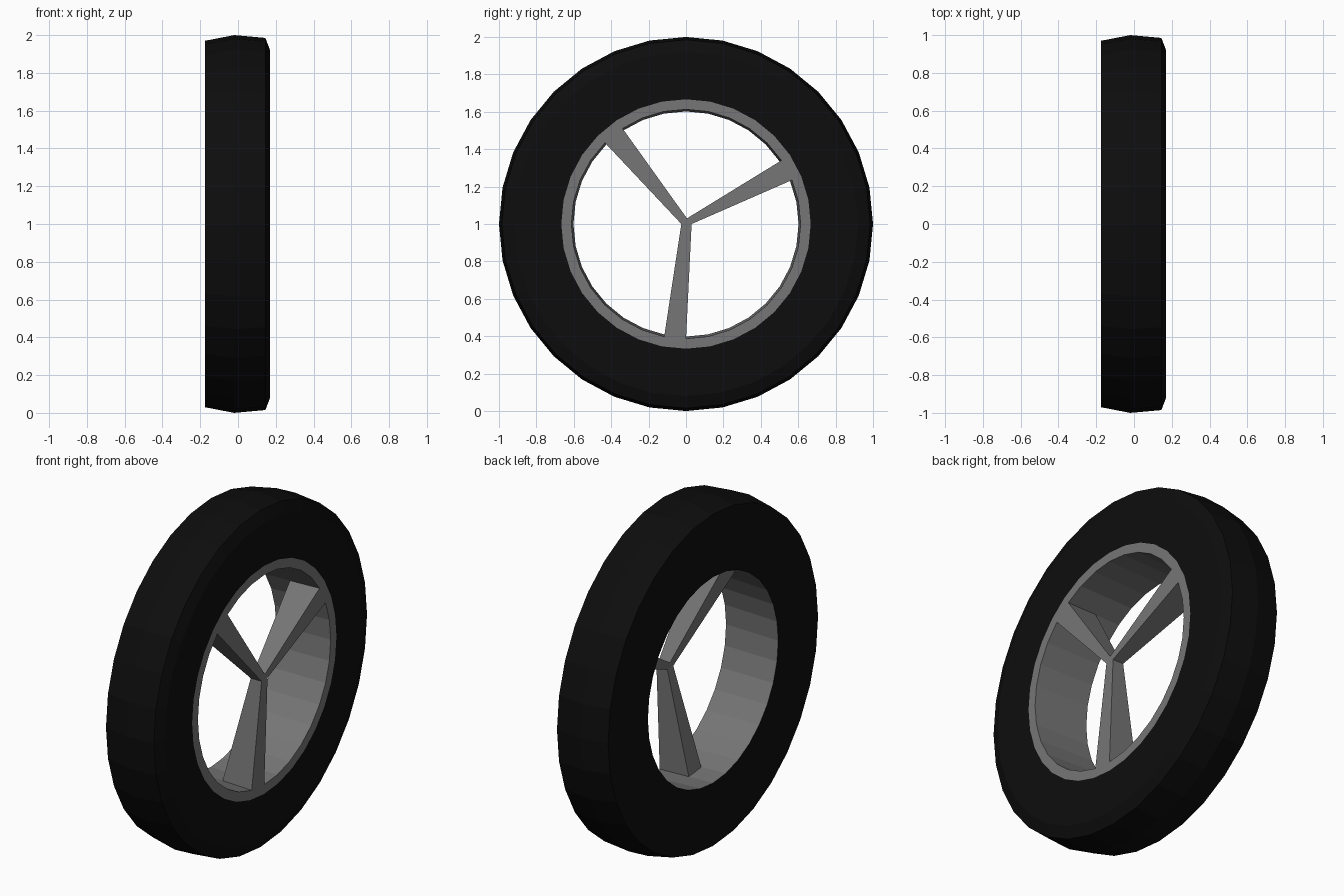
import bpy, bmesh, math

if "Cube" in bpy.data.objects:
    bpy.data.objects.remove(bpy.data.objects["Cube"])

SEG = 32
FRONT, BACK = 0.17, -0.175


def material(name, v):
    m = bpy.data.materials.new(name)
    m.diffuse_color = (v, v, v, 1)
    m.use_nodes = True
    m.node_tree.nodes["Principled BSDF"].inputs["Base Color"].default_value = m.diffuse_color
    return m


black = material("black_rubber", 0.004)
grey = material("grey_metal", 0.18)


def finish(name, bm, mat):
    me = bpy.data.meshes.new(name)
    bm.to_mesh(me)
    bm.free()
    me.materials.append(mat)
    ob = bpy.data.objects.new(name, me)
    bpy.context.collection.objects.link(ob)
    return ob


def lathe(name, profile, mat):
    """Revolve (x, radius) points about the wheel axle at z = 1."""
    bm = bmesh.new()
    rings = []
    for x, r in profile:
        angles = [2 * math.pi * i / SEG for i in range(SEG)]
        rings.append([bm.verts.new((x, r * math.cos(a), 1 + r * math.sin(a))) for a in angles])
    for a, b in zip(rings, rings[1:]):
        for i in range(SEG):
            j = (i + 1) % SEG
            bm.faces.new((a[i], a[j], b[j], b[i]))
    return finish(name, bm, mat)


def prism(name, front, back, mat):
    """Join a front outline and a back outline into a solid."""
    bm = bmesh.new()
    f = [bm.verts.new(p) for p in front]
    b = [bm.verts.new(p) for p in back]
    bm.faces.new(f)
    bm.faces.new(b[::-1])
    for i in range(len(f)):
        j = (i + 1) % len(f)
        bm.faces.new((f[i], b[i], b[j], f[j]))
    bmesh.ops.recalc_face_normals(bm, faces=bm.faces)
    return finish(name, bm, mat)


# Tyre: front sidewall, shoulder, tread and back face; rim closes its inside
lathe("tyre", [(FRONT, 0.667), (FRONT, 0.92), (0.145, 0.985), (-0.02, 1.0),
               (BACK, 0.97), (BACK, 0.602)], black)

# Rim: front lip and inner barrel
lathe("rim", [(BACK, 0.602), (FRONT, 0.613), (FRONT, 0.667)], grey)

# Hub: small triangular core where the spokes meet
left, right, top = (-0.025, 1.0), (0.03, 1.0), (0.005, 1.03)
HUB_BACK, SPOKE_BACK = 0.10, -0.02
hub = (left, right, top)
prism("hub", [(FRONT, *p) for p in hub], [(HUB_BACK, *p) for p in hub], grey)

# Spokes: each widens and deepens from the hub to the rim
spokes = {
    "lower_spoke": (right, left, (-0.117, 0.395), (0.0, 0.385)),
    "right_spoke": (top, right, (0.572, 1.237), (0.515, 1.343)),
    "left_spoke": (left, top, (-0.342, 1.515), (-0.437, 1.438)),
}
for name, pts in spokes.items():
    depths = (HUB_BACK, HUB_BACK, SPOKE_BACK, SPOKE_BACK)
    prism(name, [(FRONT, *p) for p in pts],
          [(x, *p) for x, p in zip(depths, pts)], grey)
